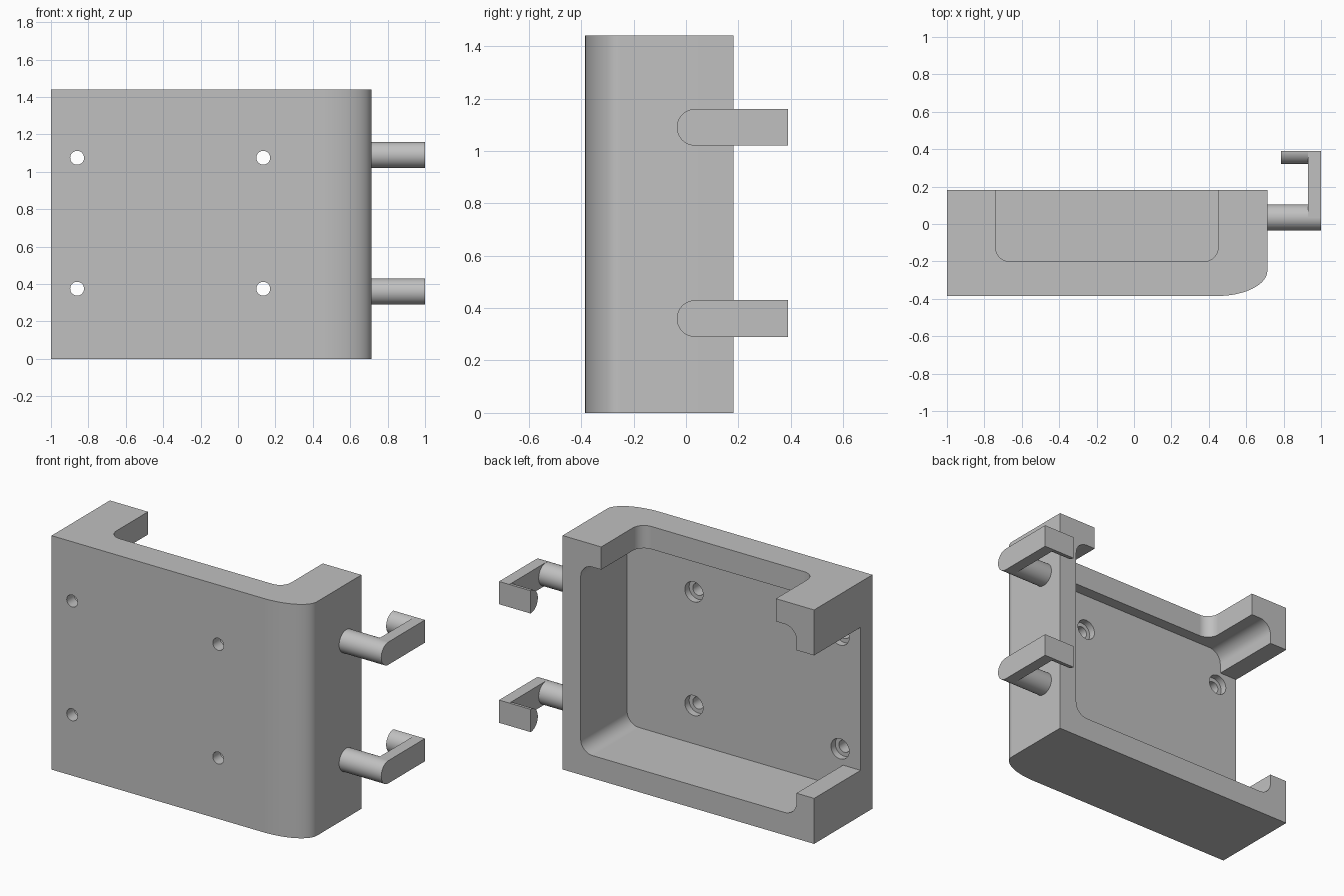
import bpy, bmesh, math

if "Cube" in bpy.data.objects:
    bpy.data.objects.remove(bpy.data.objects["Cube"])

grey = bpy.data.materials.new("plain_grey")
grey.diffuse_color = (0.53, 0.53, 0.53, 1)
grey.use_nodes = True
grey.node_tree.nodes["Principled BSDF"].inputs["Base Color"].default_value = grey.diffuse_color


def outline(corners, steps=10):
    """Corners are (u, v) or (u, v, radius_before, radius_after)."""
    pts, n = [], len(corners)
    for i, c in enumerate(corners):
        if len(c) == 2:
            pts.append(c)
            continue
        u, v, ra, rb = c
        dirs = []
        for q in (corners[i - 1], corners[(i + 1) % n]):
            length = math.hypot(q[0] - u, q[1] - v)
            dirs.append(((q[0] - u) / length, (q[1] - v) / length))
        (ax, ay), (bx, by) = dirs
        for k in range(steps + 1):
            t = math.pi / 2 * k / steps
            f, g = ra * (1 - math.sin(t)), rb * (1 - math.cos(t))
            pts.append((u + ax * f + bx * g, v + ay * f + by * g))
    return pts


def arc(u, v, r, start=0, sweep=360, steps=32):
    count = steps if sweep == 360 else steps + 1
    angles = [math.radians(start + sweep * k / steps) for k in range(count)]
    return [(u + r * math.cos(a), v + r * math.sin(a)) for a in angles]


def prism(name, pts, axis, a, b):
    """Extrude a 2D outline along an axis from a to b."""
    place = {"x": lambda u, v, w: (w, u, v),
             "y": lambda u, v, w: (u, w, v),
             "z": lambda u, v, w: (u, v, w)}[axis]
    bm = bmesh.new()
    lo = [bm.verts.new(place(u, v, a)) for u, v in pts]
    hi = [bm.verts.new(place(u, v, b)) for u, v in pts]
    bm.faces.new(lo)
    bm.faces.new(hi)
    for i in range(len(pts)):
        j = (i + 1) % len(pts)
        bm.faces.new((lo[i], lo[j], hi[j], hi[i]))
    bmesh.ops.recalc_face_normals(bm, faces=bm.faces)
    mesh = bpy.data.meshes.new(name)
    bm.to_mesh(mesh)
    bm.free()
    mesh.materials.append(grey)
    ob = bpy.data.objects.new(name, mesh)
    bpy.context.collection.objects.link(ob)
    return ob


def activate(ob):
    bpy.ops.object.select_all(action="DESELECT")
    ob.select_set(True)
    bpy.context.view_layer.objects.active = ob


def cut(ob, cutter):
    mod = ob.modifiers.new("cut", "BOOLEAN")
    mod.operation, mod.solver, mod.object = "DIFFERENCE", "EXACT", cutter
    activate(ob)
    bpy.ops.object.modifier_apply(modifier=mod.name)
    bpy.data.objects.remove(cutter)


def smooth(ob):
    activate(ob)
    bpy.ops.object.shade_smooth_by_angle(angle=math.radians(30))
    mod = ob.modifiers.new("weighted_normals", "WEIGHTED_NORMAL")
    mod.keep_sharp = True


# Housing block with one long rounded front corner
housing = prism("housing", outline([(-1, -0.385), (0.713, -0.385, 0.27, 0.135),
                                    (0.713, 0.182), (-1, 0.182)], 16), "z", 0, 1.44)

# Pocket open to the back, with a window through the left wall
r = 0.08
cut(housing, prism("pocket_cutter", outline([
    (0.59, 0.14, r, r), (0.59, 1.30, r, r), (-0.88, 1.30, r, r), (-0.88, 1.16),
    (-1.1, 1.16), (-1.1, 0.28), (-0.88, 0.28), (-0.88, 0.14, r, r)]), "y", -0.27, 0.3))

# Notch through the top wall
cut(housing, prism("top_notch_cutter", outline([
    (-0.74, 0.3), (-0.74, -0.2, 0.075, 0.075), (0.45, -0.2, 0.075, 0.075),
    (0.45, 0.3)]), "z", 1.2, 1.6))

# Counterbored screw holes
for x in (-0.86, 0.135):
    for z in (0.375, 1.075):
        cut(housing, prism("hole_cutter", arc(x, z, 0.037), "y", -0.5, -0.2))
        cut(housing, prism("counterbore_cutter", arc(x, z, 0.062), "y", -0.312, -0.2))
smooth(housing)

# Two side hooks: round post, flat arm and half-round tip
for label, z in (("lower", 0.36), ("upper", 1.09)):
    post = prism(label + "_hook_post", arc(0.035, z, 0.07), "x", 0.70, 0.95)
    arm = prism(label + "_hook_arm",
                arc(0.035, z, 0.07, 90, 180) + [(0.39, z - 0.07), (0.39, z + 0.07)],
                "x", 0.93, 1.0)
    tip = prism(label + "_hook_tip", arc(0.39, z, 0.07, 90, 180), "x", 0.785, 0.93)
    for part in (post, arm, tip):
        smooth(part)
